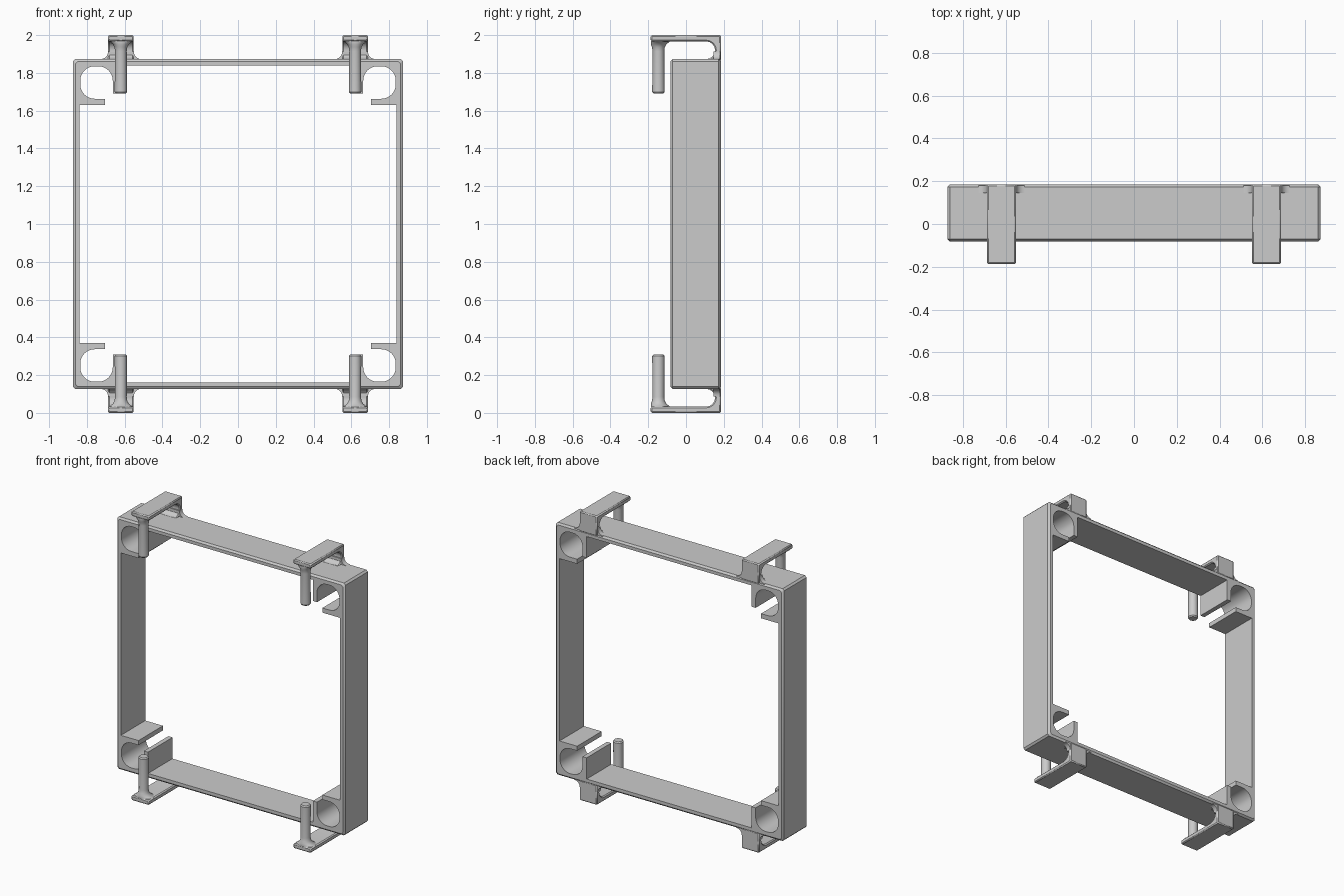
import bpy
import bmesh
from math import cos, sin, pi, radians

if "Cube" in bpy.data.objects:
    bpy.data.objects.remove(bpy.data.objects["Cube"], do_unlink=True)

grey = bpy.data.materials.new("plain grey")
grey.use_nodes = True
grey.diffuse_color = (0.6, 0.6, 0.6, 1)
grey.node_tree.nodes["Principled BSDF"].inputs["Base Color"].default_value = (0.6, 0.6, 0.6, 1)

HALF, WALL, EDGE = 0.873, 0.034, 0.012     # frame half size, wall, chamfer
FRONT, BACK = -0.083, 0.185
CORNERS = [(-1, 1), (1, 1), (1, -1), (-1, -1)]
CLIP_X = 0.62                              # bracket centre line


def arc(cx, cy, r, start, end, steps=8):
    angles = [radians(start + (end - start) * i / steps) for i in range(steps + 1)]
    return [(cx + r * cos(a), cy + r * sin(a)) for a in angles]


def finish(bm, name, bevel=0):
    bmesh.ops.recalc_face_normals(bm, faces=bm.faces)
    mesh = bpy.data.meshes.new(name)
    bm.to_mesh(mesh)
    bm.free()
    mesh.materials.append(grey)
    obj = bpy.data.objects.new(name, mesh)
    bpy.context.collection.objects.link(obj)
    bpy.ops.object.select_all(action="DESELECT")
    obj.select_set(True)
    bpy.context.view_layer.objects.active = obj
    bpy.ops.object.shade_smooth_by_angle(angle=radians(32))
    if bevel:
        mod = obj.modifiers.new("chamfer", "BEVEL")
        mod.width, mod.segments, mod.angle_limit = bevel, 1, radians(50)
    return obj


def skin(bm, rings):
    for a, b in zip(rings, rings[1:]):
        for i in range(len(a)):
            j = (i + 1) % len(a)
            bm.faces.new((a[i], a[j], b[j], b[i]))


def prism(name, rows, bevel=0):
    """Solid between two matching closed rows of points."""
    bm = bmesh.new()
    rings = [[bm.verts.new(p) for p in row] for row in rows]
    skin(bm, rings)
    bm.faces.new(rings[0])
    bm.faces.new(rings[-1])
    return finish(bm, name, bevel)


# Square frame with an open rounded socket in each inside corner
def outer_loop(h):
    pts = []
    for sx, sz in CORNERS:
        pair = [(sx * h, sz * (h - EDGE)), (sx * (h - EDGE), sz * h)]
        pts += pair if sx * sz < 0 else pair[::-1]
    return pts


def inner_loop():
    r, lo, hi, tab = 0.076, 0.004, 0.176, 0.208
    socket = [(0, tab), (0.135, tab), (0.135, hi)]
    socket += arc(lo + r, hi - r, r, 90, 180)
    socket += arc(lo + r, lo + r, r, 180, 270)
    socket += arc(hi - r, lo + r, r, 270, 360)
    socket += [(hi, 0.147), (tab, 0.147), (tab, 0)]
    inside, pts = HALF - WALL, []
    for sx, sz in CORNERS:
        part = [(sx * (inside - u), sz * (inside - v)) for u, v in socket]
        pts += part if sx * sz < 0 else part[::-1]
    return pts


bm = bmesh.new()


def ring(loop, y):
    return [bm.verts.new((x, y, z + 1)) for x, z in loop]


shell = [ring(outer_loop(HALF - EDGE), FRONT), ring(outer_loop(HALF), FRONT + EDGE),
         ring(outer_loop(HALF), BACK - EDGE), ring(outer_loop(HALF - EDGE), BACK)]
hollow = [ring(inner_loop(), FRONT), ring(inner_loop(), BACK)]
skin(bm, shell)
skin(bm, hollow)
for k in (0, -1):
    edges = [bm.edges.get((loop[i - 1], loop[i]))
             for loop in (shell[k], hollow[k]) for i in range(len(loop))]
    bmesh.ops.triangle_fill(bm, edges=edges, use_beauty=True, use_dissolve=False)
finish(bm, "frame")

# Clip at each corner: hooked arm, flared foot and round pin
arm = [(0.11, 1.86), (BACK, 1.86), (BACK, 2), (-0.187, 2), (-0.187, 1.967)]
arm += arc(0.107, 1.92, 0.047, 90, -90)
foot_r = 0.04
foot = [(0, 1.865)] + [(0.068 + foot_r, 1.865)]
foot += arc(0.068 + foot_r, 1.873 + foot_r, foot_r, 270, 180) + [(0, 1.873 + foot_r)]
pin = [(0.068, 1.97), (0.055, 1.962), (0.042, 1.951), (0.034, 1.937), (0.031, 1.915),
       (0.033, 1.70), (0.027, 1.692)]

for sx, sz in CORNERS:
    side = ("upper_" if sz > 0 else "lower_") + ("left" if sx > 0 else "right")

    def place(x, y, z):
        return (sx * CLIP_X + x, y, 1 + sz * (z - 1))

    prism(side + "_clip_arm",
          [[place(x, y, z) for y, z in arm] for x in (-0.068, 0.068)], 0.009)
    for s, tag in ((-1, "inner"), (1, "outer")):
        prism(f"{side}_clip_{tag}_foot",
              [[place(s * x, y, z) for x, z in foot] for y in (0.145, BACK - 0.006)])
    prism(side + "_clip_pin",
          [[place(r * cos(a), -0.146 + min(r, 0.04) * sin(a) if sin(a) < 0 else -0.146 + r * sin(a), z)
            for a in [2 * pi * i / 24 for i in range(24)]] for r, z in pin])
